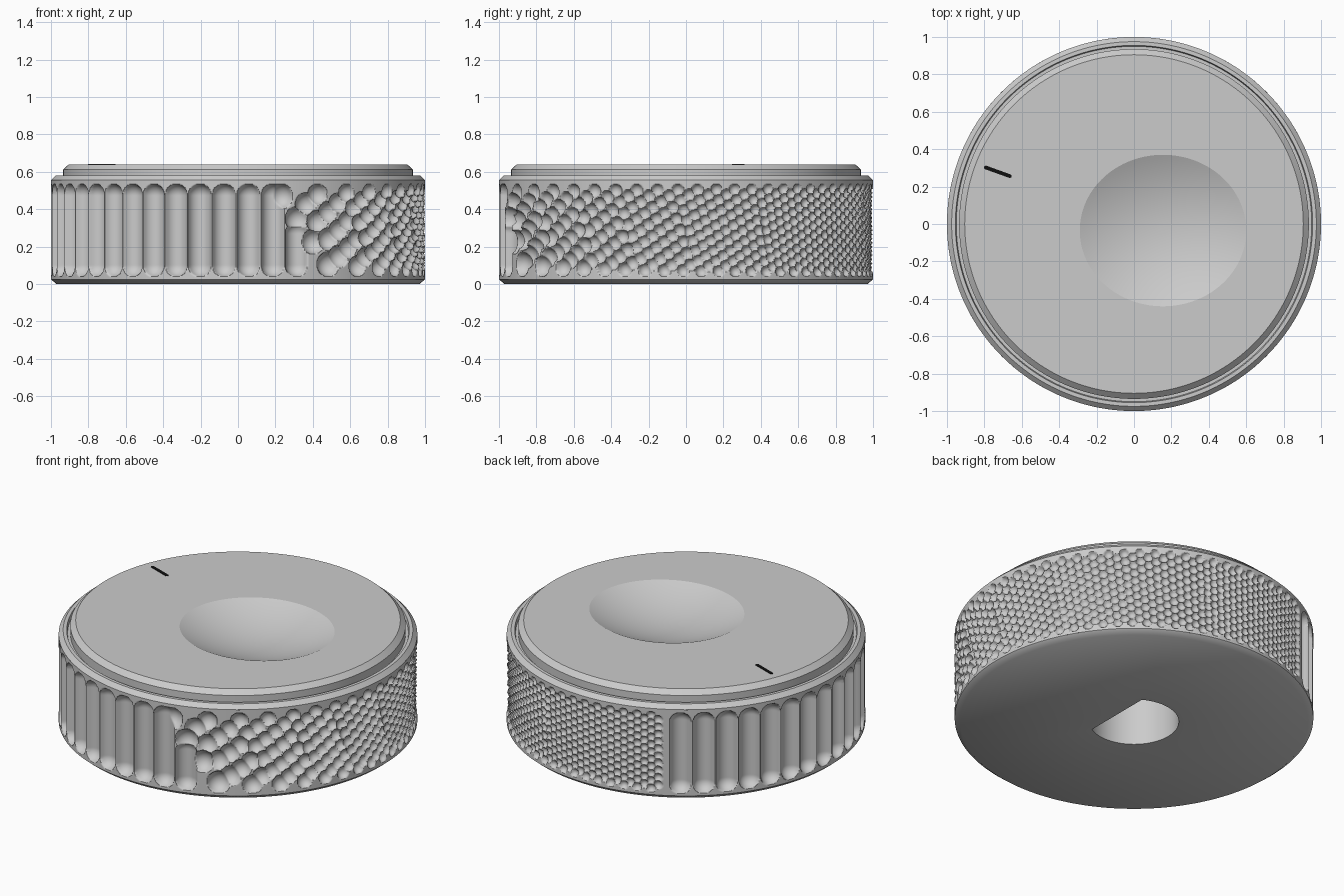
import bpy
import math
from math import cos, sin, pi, radians, sqrt

if "Cube" in bpy.data.objects:
    bpy.data.objects.remove(bpy.data.objects["Cube"])


def make_object(name, verts, faces, angle=40):
    me = bpy.data.meshes.new(name)
    me.from_pydata(verts, [], faces)
    me.update()
    ob = bpy.data.objects.new(name, me)
    bpy.context.collection.objects.link(ob)
    bpy.ops.object.select_all(action='DESELECT')
    bpy.context.view_layer.objects.active = ob
    ob.select_set(True)
    bpy.ops.object.shade_smooth_by_angle(angle=radians(angle))
    return ob


def loft(rings, n, cap_start=False):
    """Join rings (functions of angle giving a point) listed inside to outside / bottom to top."""
    verts = [ring(2 * pi * i / n) for ring in rings for i in range(n)]
    faces = []
    for j in range(len(rings) - 1):
        for i in range(n):
            k = (i + 1) % n
            faces.append((j * n + i, j * n + k, (j + 1) * n + k, (j + 1) * n + i))
    if cap_start:
        faces.append(tuple(reversed(range(n))))
    return verts, faces


def circle(r, z):
    return lambda a: (r * cos(a), r * sin(a), z)


def d_shape(z, r=0.25, flat=0.125):
    def point(a):
        q = min(r, flat / cos(a)) if cos(a) > 0.01 else r
        return (q * cos(a), q * sin(a), z)
    return point


def flip(vf):
    return vf[0], [tuple(reversed(f)) for f in vf[1]]


# base with D-shaped shaft hole and bottom chamfer
make_object("base_with_shaft_hole", *flip(loft(
    [d_shape(0.42), d_shape(0.0), circle(0.97, 0.0), circle(1.0, 0.025)][::-1], 360)
))
make_object("shaft_hole_roof", [d_shape(0.42)(2 * pi * i / 360) for i in range(360)],
            [tuple(reversed(range(360)))])

# grip pockets: (angle, z low, z high, radius)
cuts = []
RF = 0.0615
for k in range(23):  # long flutes, last one shortened
    top = 0.27 if k == 22 else 0.535 - RF
    cuts.append((radians(123.2 + 7.5 * k), 0.04 + RF, top, RF))

start, end = -69.5, 118.2  # dimples shrinking round the other side
a, col = start, 0
while a < end:
    u = (a - start) / (end - start)
    s = 0.045 + 0.075 * math.exp(-(a - start) / 40)
    r = 0.55 * s
    n = round((0.495 - s) / s) + 1
    lo, hi = 0.04 + r, 0.535 - r
    step = (hi - lo) / (n - 1)
    for i in range(n - col % 2):
        z = lo + (i + 0.5 * (col % 2)) * step
        ang = a + (0.3 - z) * 43 * (1 - u) ** 2
        cuts.append((radians(ang), z, z, r))
    a += math.degrees(0.87 * s)
    col += 1

# grip wall, pressed in by the deepest pocket at each point
NA, NZ, Z0, Z1 = 1080, 106, 0.025, 0.555
da, dz = 2 * pi / NA, (Z1 - Z0) / NZ
depth = [[0.0] * NA for _ in range(NZ + 1)]
for ang, zl, zh, r in cuts:
    off = 0.15 * r
    rho2 = r * r + off * off
    for j in range(max(0, int((zl - r - Z0) / dz)), min(NZ, int((zh + r - Z0) / dz) + 1) + 1):
        z = Z0 + j * dz
        v = max(zl - z, 0, z - zh)
        for i in range(int((ang - r) // da), int((ang + r) // da) + 2):
            w = i * da - ang
            q = w * w + v * v
            if q < r * r:
                d = sqrt(rho2 - q) - off
                if d > depth[j][i % NA]:
                    depth[j][i % NA] = d

verts = [((1 - depth[j][i]) * cos(i * da), (1 - depth[j][i]) * sin(i * da), Z0 + j * dz)
         for j in range(NZ + 1) for i in range(NA)]
faces = [(j * NA + i, j * NA + (i + 1) % NA, (j + 1) * NA + (i + 1) % NA, (j + 1) * NA + i)
         for j in range(NZ) for i in range(NA)]
make_object("grip_wall", verts, faces, 45)

# top shoulder, groove and cap edge
profile = [(1.0, 0.555), (0.975, 0.58), (0.955, 0.58), (0.95, 0.56), (0.935, 0.56),
           (0.935, 0.612), (0.905, 0.64)]
make_object("shoulder_and_cap_edge", *loft([circle(r, z) for r, z in profile], 240), 20)


# cap face with finger dimple
def dish(t):
    return lambda a: (0.155 + 0.445 * t * cos(a), -0.035 + 0.405 * t * sin(a),
                      0.64 - 0.095 * (1 - t * t))


rings = [circle(0.905, 0.64)] + [dish(1 - i / 20) for i in range(20)]
v, f = loft(rings, 240)
f.append(tuple(range(19 * 240 + 240, 20 * 240 + 240)))
make_object("cap_face", v, f, 15)

# black pointer mark
p0, p1, w = (-0.792, 0.302), (-0.664, 0.256), 0.010
head = math.atan2(p1[1] - p0[1], p1[0] - p0[0])
outline = []
for (cx, cy), base in ((p1, head - pi / 2), (p0, head + pi / 2)):
    outline += [(cx + w * cos(base + pi * i / 8), cy + w * sin(base + pi * i / 8)) for i in range(9)]
m = len(outline)
v = [(x, y, z) for z in (0.63, 0.642) for x, y in outline]
f = [(i, (i + 1) % m, m + (i + 1) % m, m + i) for i in range(m)]
f += [tuple(range(m, 2 * m)), tuple(reversed(range(m)))]
mark = make_object("pointer_mark", v, f)
black = bpy.data.materials.new("black")
black.diffuse_color = (0.005, 0.005, 0.005, 1)
black.use_nodes = True
black.node_tree.nodes["Principled BSDF"].inputs["Base Color"].default_value = black.diffuse_color
mark.data.materials.append(black)
